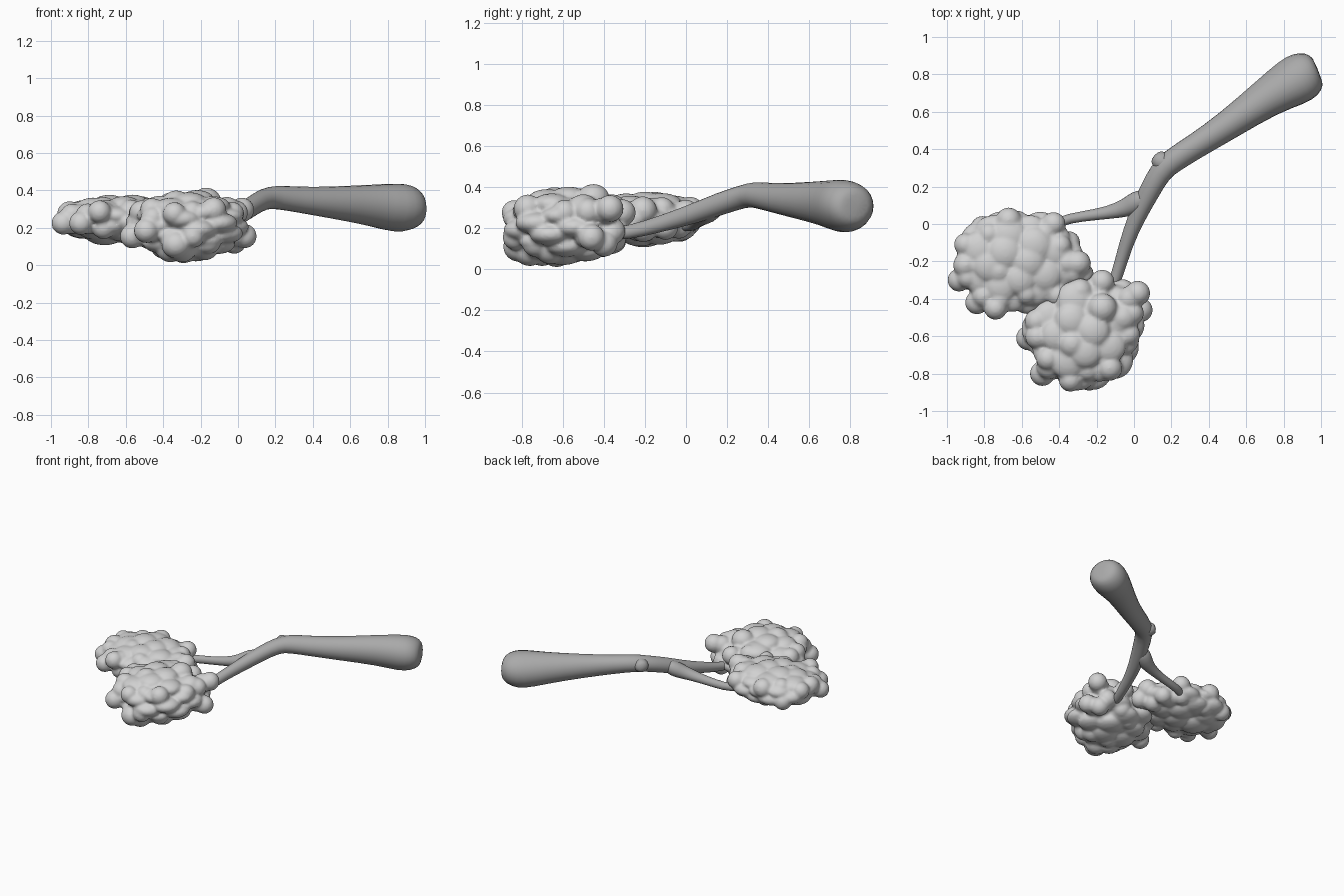
import bpy
import bmesh
import math
import random
from mathutils import Vector, Matrix

random.seed(4)
if "Cube" in bpy.data.objects:
    bpy.data.objects.remove(bpy.data.objects["Cube"], do_unlink=True)


def make_material(name, value):
    mat = bpy.data.materials.new(name)
    mat.use_nodes = True
    color = (value, value, value, 1)
    mat.diffuse_color = color
    mat.node_tree.nodes["Principled BSDF"].inputs["Base Color"].default_value = color
    return mat


tube_gray = make_material("tube gray", 0.4)
sac_gray = make_material("sac light gray", 0.64)


def finish(bm, name, mat):
    """Turn a bmesh into a smooth shaded object."""
    bmesh.ops.recalc_face_normals(bm, faces=bm.faces)
    mesh = bpy.data.meshes.new(name)
    bm.to_mesh(mesh)
    bm.free()
    mesh.materials.append(mat)
    mesh.shade_smooth()
    obj = bpy.data.objects.new(name, mesh)
    bpy.context.collection.objects.link(obj)
    return obj


def tube(name, path, sides=12, wobble=0.05):
    """Loft rings along a path of (x, y, z, radius)."""
    bm = bmesh.new()
    points = [Vector(p[:3]) for p in path]
    rings = []
    for i, center in enumerate(points):
        ahead = points[min(i + 1, len(points) - 1)]
        behind = points[max(i - 1, 0)]
        along = (ahead - behind).normalized()
        side = along.cross(Vector((0, 0, 1))).normalized()
        up = side.cross(along)
        ring = []
        for k in range(sides):
            a = math.tau * k / sides
            r = path[i][3] * (1 + wobble * math.sin(2 * a + i))
            ring.append(bm.verts.new(center + r * (math.cos(a) * side + math.sin(a) * up)))
        rings.append(ring)
    for low, high in zip(rings, rings[1:]):
        for k in range(sides):
            n = (k + 1) % sides
            bm.faces.new((low[k], low[n], high[n], high[k]))
    bm.faces.new(rings[0])
    bm.faces.new(rings[-1])
    obj = finish(bm, name, tube_gray)
    smooth = obj.modifiers.new("soften", "SUBSURF")
    smooth.levels = smooth.render_levels = 1


# Thick main airway with a domed end, running on into the front branch
tube("main_airway", [
    (0.98, 0.835, 0.31, 0.06), (0.965, 0.83, 0.31, 0.1), (0.92, 0.8, 0.308, 0.132),
    (0.85, 0.76, 0.305, 0.14), (0.72, 0.685, 0.32, 0.112), (0.5, 0.525, 0.335, 0.085),
    (0.32, 0.41, 0.35, 0.07), (0.2, 0.335, 0.365, 0.068), (0.14, 0.28, 0.355, 0.06),
    (0.08, 0.17, 0.32, 0.058), (0.015, 0.04, 0.27, 0.05), (-0.045, -0.11, 0.225, 0.04),
    (-0.09, -0.28, 0.175, 0.034), (-0.15, -0.42, 0.17, 0.03)])

# Corner on the outside of the bend
tube("bend_corner", [(0.11, 0.37, 0.365, 0.03), (0.13, 0.35, 0.363, 0.05),
                     (0.16, 0.325, 0.36, 0.058), (0.21, 0.29, 0.355, 0.04)])

# Thin side branch that flares where it leaves the airway
tube("side_branch", [
    (0.08, 0.15, 0.315, 0.04), (0.02, 0.12, 0.29, 0.064), (-0.04, 0.085, 0.262, 0.05),
    (-0.14, 0.06, 0.24, 0.034), (-0.28, 0.04, 0.22, 0.029), (-0.4, 0.02, 0.21, 0.029),
    (-0.5, -0.06, 0.22, 0.027)])


def ball(bm, center, size, turn=0):
    place = Matrix.Translation(center) @ Matrix.Rotation(turn, 4, "Z")
    bmesh.ops.create_icosphere(bm, subdivisions=3, radius=1,
                               matrix=place @ Matrix.Diagonal((*size, 1)))


def sac_cluster(name, center, half, count, rim, rim_z, extra):
    """Soft core, a coat of flat sacs, and two staggered rows of rim sacs."""
    bm = bmesh.new()
    center = Vector(center)
    ball(bm, center, half)
    for i in range(count):
        z = 1 - 2 * (i + 0.5) / count
        a = i * math.pi * (3 - math.sqrt(5))
        flat = math.sqrt(1 - z * z)
        spot = Vector((flat * math.cos(a) * half[0], flat * math.sin(a) * half[1], z * half[2]))
        r = random.uniform(0.085, 0.11)
        ball(bm, center + spot * 0.85, (r, r, r * 0.55))
    for i, (x, y) in enumerate(rim):
        r = random.uniform(0.062, 0.07)
        rise = rim_z[i % len(rim_z)]
        tip = Vector((x, y, center.z + rise))
        inward = center - tip
        turn = math.atan2(inward.y, inward.x)
        root = tip + inward.normalized() * 0.05
        ball(bm, tip, (r, r, r))
        ball(bm, root, (r * 1.2, r, r), turn)
        # Second row, set inward on the other side of the rim
        second = tip + Vector((inward.x, inward.y, 0)).normalized() * 0.05
        second.z = center.z - rise * 1.1
        ball(bm, second, (r, r, r))
    for spot in extra:
        ball(bm, spot, (0.08, 0.08, 0.075))
    obj = finish(bm, name, sac_gray)
    # Fuse the sacs into one soft skin
    fuse = obj.modifiers.new("fuse", "REMESH")
    fuse.mode = "VOXEL"
    fuse.voxel_size = 0.011
    fuse.use_smooth_shade = True
    relax = obj.modifiers.new("relax", "SMOOTH")
    relax.factor = 0.5
    relax.iterations = 2


# Front cluster, with sacs drooping below and raised on its back
sac_cluster(
    "front_sacs", (-0.27, -0.57, 0.215), (0.27, 0.26, 0.165), 40,
    [(-0.17, -0.31), (-0.06, -0.36), (0.02, -0.37), (0.035, -0.46), (-0.03, -0.59),
     (-0.07, -0.7), (-0.13, -0.77), (-0.24, -0.83), (-0.34, -0.835), (-0.49, -0.8),
     (-0.46, -0.72), (-0.565, -0.61), (-0.52, -0.52), (-0.4, -0.41), (-0.29, -0.36)],
    [0.06, -0.03, 0.08, -0.06],
    [(-0.3, -0.76, 0.09), (-0.29, -0.63, 0.085), (-0.36, -0.7, 0.09), (-0.18, -0.66, 0.1),
     (-0.17, -0.45, 0.34), (-0.33, -0.64, 0.325), (-0.33, -0.81, 0.11), (-0.06, -0.5, 0.29)])

# Flatter back cluster
sac_cluster(
    "back_sacs", (-0.62, -0.2, 0.245), (0.29, 0.22, 0.1), 40,
    [(-0.935, -0.3), (-0.9, -0.11), (-0.81, -0.02), (-0.67, 0.02), (-0.53, -0.01),
     (-0.43, 0.0), (-0.35, -0.1), (-0.3, -0.21), (-0.28, -0.27), (-0.41, -0.38),
     (-0.56, -0.42), (-0.74, -0.45), (-0.84, -0.42), (-0.9, -0.22)],
    [-0.02, 0.03, -0.04, 0.04],
    [(-0.72, -0.25, 0.29), (-0.55, -0.12, 0.29)])
